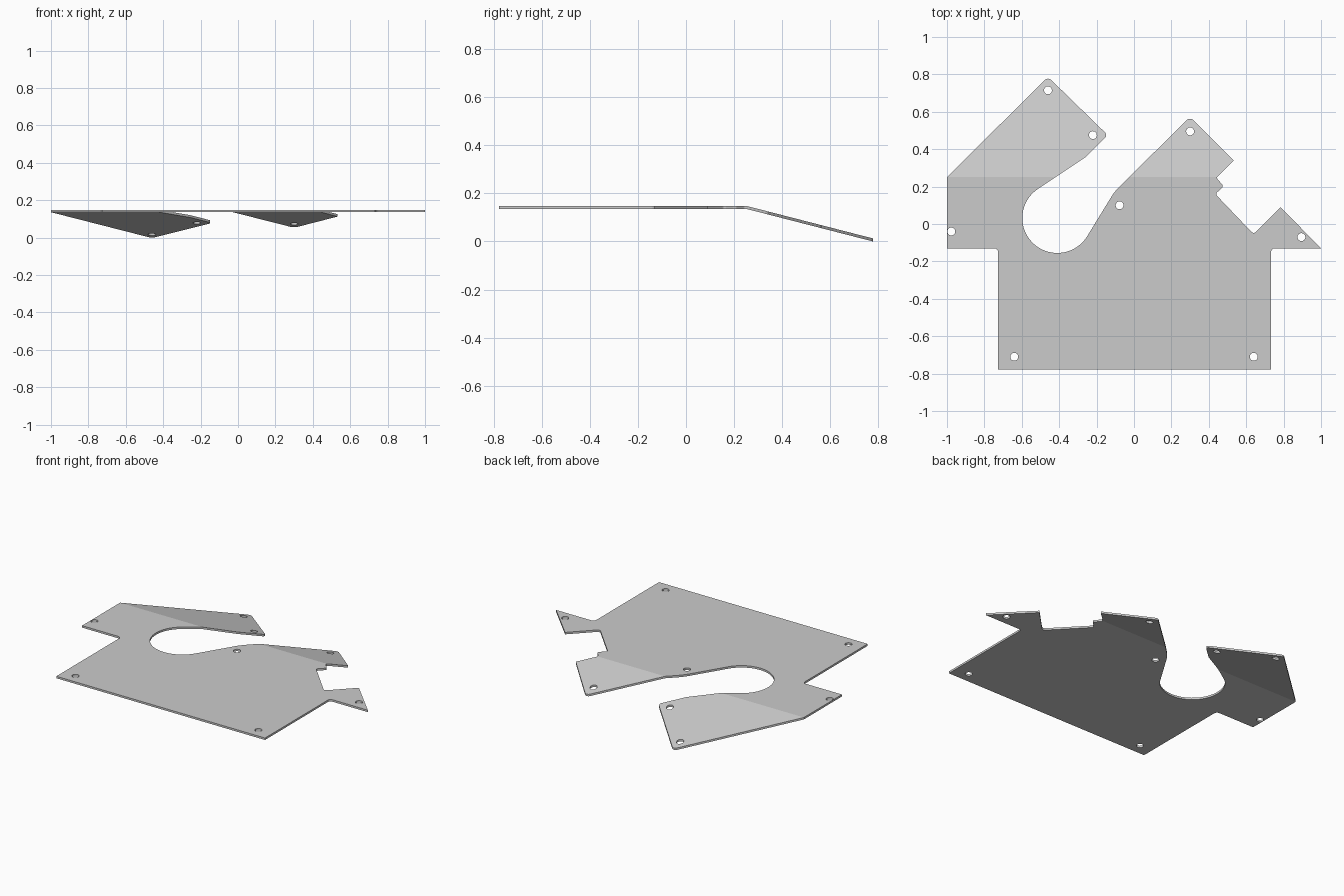
import bpy, bmesh
from math import sin, cos, radians, tan
from mathutils import Vector

cube = bpy.data.objects.get("Cube")
if cube:
    bpy.data.objects.remove(cube, do_unlink=True)

TOP, THICK = 0.148, 0.0125
FOLD_Y, SLOPE = 0.25, 0.257


def arc(cx, cy, r, start, end, steps):
    return [Vector((cx + r * cos(radians(start + (end - start) * i / steps)),
                    cy + r * sin(radians(start + (end - start) * i / steps))))
            for i in range(steps + 1)]


def fillet(points):
    """Round each (x, y, radius) corner of a closed outline."""
    result = []
    for i, (x, y, r) in enumerate(points):
        p = Vector((x, y))
        if not r:
            result.append(p)
            continue
        a = (Vector(points[i - 1][:2]) - p).normalized()
        b = (Vector(points[(i + 1) % len(points)][:2]) - p).normalized()
        half = a.angle(b) / 2
        centre = p + (a + b).normalized() * (r / sin(half))
        u = p + a * (r / tan(half)) - centre
        v = p + b * (r / tan(half)) - centre
        n = max(3, int(u.angle(v) / radians(10)) + 1)
        result += [centre + u.lerp(v, k / n).normalized() * r for k in range(n + 1)]
    return result


# Outline: left arm, round cut-out, middle arm, notch, right fin, base
throat = [(p.x, p.y, 0) for p in arc(-0.41, 0.032, 0.187, 123.7, 328.6, 40)]
outline = fillet(
    [(-1, -0.13, 0), (-1, 0.25, 0), (-0.46, 0.787, 0.025),
     (-0.14, 0.475, 0.02), (-0.255, 0.36, 0.06)]
    + throat
    + [(-0.103, 0.175, 0.3), (0.30, 0.573, 0.025), (0.533, 0.34, 0),
       (0.44, 0.247, 0.012), (0.479, 0.203, 0.012), (0.435, 0.16, 0.012),
       (0.64, -0.055, 0.018), (0.783, 0.09, 0), (1, -0.13, 0),
       (0.733, -0.13, 0.02), (0.733, -0.777, 0), (-0.727, -0.777, 0),
       (-0.727, -0.13, 0.02)])

holes = [(-0.46, 0.715), (-0.22, 0.475), (0.30, 0.495), (-0.077, 0.10),
         (0.895, -0.07), (-0.64, -0.71), (0.64, -0.71), (-0.977, -0.04)]

# Flat sheet with its screw holes
bm = bmesh.new()
edges = []
for loop in [outline] + [arc(x, y, 0.021, 0, 360, 36)[:-1] for x, y in holes]:
    verts = [bm.verts.new((p.x, p.y, TOP)) for p in loop]
    edges += [bm.edges.new((v, verts[i - 1])) for i, v in enumerate(verts)]
bmesh.ops.triangle_fill(bm, use_beauty=True, use_dissolve=False, edges=edges)

# Fold the arms down
bmesh.ops.bisect_plane(bm, geom=bm.verts[:] + bm.edges[:] + bm.faces[:],
                       plane_co=(0, FOLD_Y, 0), plane_no=(0, 1, 0), dist=1e-4)
for v in bm.verts:
    v.co.z -= max(0, v.co.y - FOLD_Y) * SLOPE

# Give the sheet its thickness
ext = bmesh.ops.extrude_face_region(bm, geom=bm.faces[:], use_keep_orig=True)
lower = [g for g in ext["geom"] if isinstance(g, bmesh.types.BMVert)]
bmesh.ops.translate(bm, verts=lower, vec=(0, 0, -THICK))
bmesh.ops.recalc_face_normals(bm, faces=bm.faces[:])

mesh = bpy.data.meshes.new("folded_plate")
bm.to_mesh(mesh)
bm.free()
plate = bpy.data.objects.new("folded_plate", mesh)
bpy.context.collection.objects.link(plate)

# Plain grey metal
grey = bpy.data.materials.new("plain_grey")
grey.use_nodes = True
colour = (0.6, 0.6, 0.6, 1)
grey.diffuse_color = colour
grey.node_tree.nodes["Principled BSDF"].inputs["Base Color"].default_value = colour
mesh.materials.append(grey)

# Smooth the round cuts, keep the fold and rims sharp
bpy.ops.object.select_all(action='DESELECT')
plate.select_set(True)
bpy.context.view_layer.objects.active = plate
bpy.ops.object.shade_smooth_by_angle(angle=radians(12))
